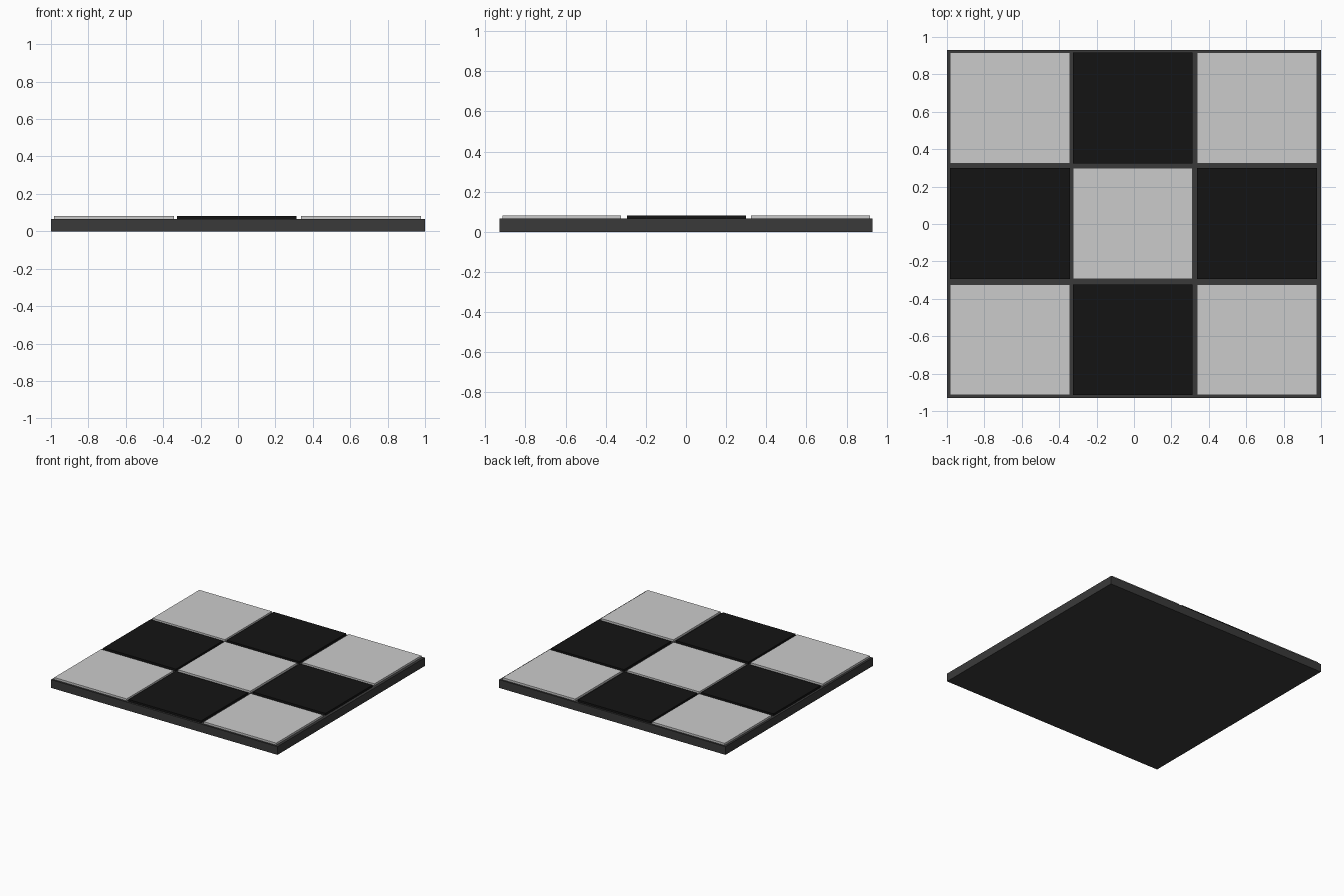
import bpy

if "Cube" in bpy.data.objects:
    bpy.data.objects.remove(bpy.data.objects["Cube"])


def material(name, value):
    mat = bpy.data.materials.new(name)
    mat.diffuse_color = (value, value, value, 1)
    mat.use_nodes = True
    mat.node_tree.nodes["Principled BSDF"].inputs["Base Color"].default_value = mat.diffuse_color
    return mat


def box(name, center, size, mat=None):
    bpy.ops.mesh.primitive_cube_add(size=1, location=center)
    ob = bpy.context.object
    ob.name = name
    ob.scale = size
    bpy.ops.object.transform_apply(location=False, rotation=False, scale=True)
    if mat:
        ob.data.materials.append(mat)
    return ob


slab_mat = material("charcoal", 0.042)
dark_mat = material("black", 0.007)

# Base slab
SLAB_TOP, TILE_TOP = 0.066, 0.082
box("base_slab", (0, 0, SLAB_TOP / 2), (2, 1.86, SLAB_TOP), slab_mat)

# Checkered tiles, slightly sunk into the slab
SINK = 0.01
height = TILE_TOP - SLAB_TOP + SINK
for row, y in enumerate((-0.619, 0.003, 0.62)):
    for col, x in enumerate((-0.663, -0.006, 0.658)):
        dark = (row + col) % 2 == 1
        box(f"{'dark' if dark else 'light'}_tile_{row}_{col}",
            (x, y, TILE_TOP - height / 2), (0.64, 0.592, height),
            dark_mat if dark else None)
